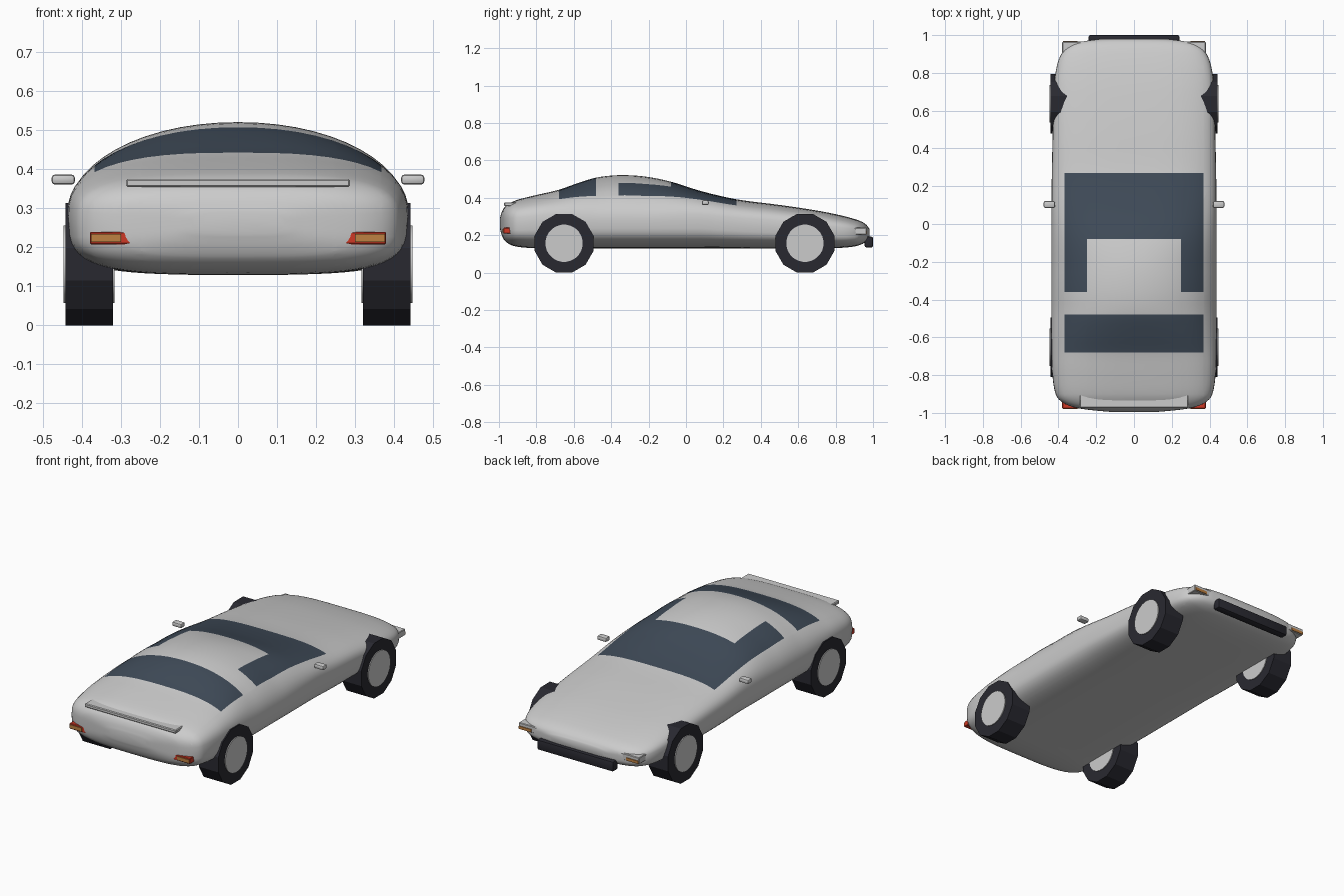
import bpy, bmesh, math
from mathutils import Matrix, Vector

if "Cube" in bpy.data.objects:
    bpy.data.objects.remove(bpy.data.objects["Cube"])


def material(name, rgb):
    m = bpy.data.materials.new(name)
    m.diffuse_color = (*rgb, 1)
    m.use_nodes = True
    m.node_tree.nodes["Principled BSDF"].inputs["Base Color"].default_value = m.diffuse_color
    return m


SILVER = material("silver paint", (0.60, 0.60, 0.60))
GLASS = material("dark glass", (0.050, 0.070, 0.098))
RUBBER = material("black rubber", (0.022, 0.022, 0.030))
RED = material("red lens", (0.62, 0.040, 0.018))
AMBER = material("amber lens", (0.52, 0.22, 0.055))


def finish(bm, name, mats, angle=35):
    bmesh.ops.recalc_face_normals(bm, faces=bm.faces[:])
    me = bpy.data.meshes.new(name)
    bm.to_mesh(me)
    bm.free()
    ob = bpy.data.objects.new(name, me)
    bpy.context.collection.objects.link(ob)
    for m in mats:
        me.materials.append(m)
    bpy.ops.object.select_all(action='DESELECT')
    ob.select_set(True)
    bpy.context.view_layer.objects.active = ob
    bpy.ops.object.shade_smooth_by_angle(angle=math.radians(angle))
    return ob


def box(name, mat, lo, hi, bevel=0.0, segments=1):
    lo, hi = Vector(lo), Vector(hi)
    bm = bmesh.new()
    bmesh.ops.create_cube(bm, size=1)
    for v in bm.verts:
        v.co = (lo + hi) / 2 + v.co * (hi - lo)
    if bevel:
        bmesh.ops.bevel(bm, geom=bm.edges[:], offset=bevel, segments=segments,
                        profile=0.5, affect='EDGES')
    return finish(bm, name, [mat], 25)


def pair(name, mat, lo, hi, bevel=0.0, segments=1):
    # the same box on both sides of the car
    box("right_" + name, mat, lo, hi, bevel, segments)
    box("left_" + name, mat, (-hi[0], lo[1], lo[2]), (-lo[0], hi[1], hi[2]), bevel, segments)


# Body stations: y, half width, top z, bottom z
STATIONS = [
    (-0.995, 0.12, 0.290, 0.235), (-0.985, 0.23, 0.325, 0.200),
    (-0.970, 0.32, 0.350, 0.172), (-0.940, 0.385, 0.372, 0.150),
    (-0.900, 0.415, 0.390, 0.138), (-0.800, 0.432, 0.415, 0.130),
    (-0.680, 0.437, 0.443, 0.130), (-0.580, 0.438, 0.478, 0.130),
    (-0.480, 0.438, 0.508, 0.130), (-0.360, 0.438, 0.521, 0.130),
    (-0.220, 0.438, 0.514, 0.130), (-0.080, 0.438, 0.486, 0.130),
    (0.080, 0.437, 0.436, 0.130), (0.270, 0.435, 0.392, 0.130),
    (0.500, 0.430, 0.362, 0.130), (0.700, 0.425, 0.332, 0.130),
    (0.820, 0.412, 0.308, 0.132), (0.900, 0.385, 0.287, 0.140),
    (0.940, 0.345, 0.272, 0.152), (0.965, 0.280, 0.255, 0.168),
    (0.980, 0.170, 0.235, 0.190),
]


def smooth_stations(pts, steps=4):
    # cubic interpolation along y through every station
    def slope(i, k):
        a, b = pts[max(i - 1, 0)], pts[min(i + 1, len(pts) - 1)]
        return (b[k] - a[k]) / (b[0] - a[0])
    out = []
    for i in range(len(pts) - 1):
        p, q = pts[i], pts[i + 1]
        d = q[0] - p[0]
        for s in range(steps):
            t = s / steps
            row = [p[0] + d * t]
            for k in (1, 2, 3):
                row.append((2*t**3 - 3*t*t + 1) * p[k] + (t**3 - 2*t*t + t) * d * slope(i, k)
                           + (3*t*t - 2*t**3) * q[k] + (t**3 - t*t) * d * slope(i + 1, k))
            out.append(row)
    out.append(list(pts[-1]))
    return out


def power(v, n):
    return math.copysign(abs(v) ** (2 / n), v) if abs(v) > 1e-9 else 0.0


# Body shell lofted from squarish oval sections
bm = bmesh.new()
SEG = 56
rings = []
for y, w, top, bot in smooth_stations(STATIONS):
    mid = min(0.28, (top + bot) / 2)
    n_top = min(3.3, max(2.05, 2 + (0.52 - top) * 9))
    ring = []
    for i in range(SEG):
        a = 2 * math.pi * i / SEG
        c, s = math.cos(a), math.sin(a)
        n, h = (n_top, top - mid) if s > 0 else (3.6, mid - bot)
        ring.append(bm.verts.new((w * power(c, n), y, mid + h * power(s, n))))
    rings.append(ring)
for r, q in zip(rings, rings[1:]):
    for i in range(SEG):
        j = (i + 1) % SEG
        bm.faces.new((r[i], r[j], q[j], q[i]))
bm.faces.new(rings[0])
bm.faces.new(rings[-1])
# Window edges are cut into the shell, then faces coloured by position
for x in (-0.368, -0.25, 0.25, 0.368):
    bmesh.ops.bisect_plane(bm, geom=bm.verts[:] + bm.edges[:] + bm.faces[:], dist=1e-6,
                           plane_co=(x, 0, 0), plane_no=(1, 0, 0))
for f in bm.faces:
    c = f.calc_center_median()
    ax = abs(c.x)
    if c.z > 0.3 and ax < 0.368:
        windscreen = -0.08 < c.y < 0.27
        side = -0.36 < c.y < -0.08 and ax > 0.25
        rear = -0.68 < c.y < -0.48
        if windscreen or side or rear:
            f.material_index = 1
finish(bm, "body", [SILVER, GLASS], 50)


def cylinder_x(name, mat, x0, x1, y, z, radius, sides):
    bm = bmesh.new()
    bmesh.ops.create_cone(bm, cap_ends=True, segments=sides, radius1=radius, radius2=radius,
                          depth=abs(x1 - x0))
    turn = Matrix.Rotation(math.pi / 2, 4, 'Y') @ Matrix.Rotation(math.pi / sides, 4, 'Z')
    bmesh.ops.transform(bm, verts=bm.verts[:],
                        matrix=Matrix.Translation(((x0 + x1) / 2, y, z)) @ turn)
    return finish(bm, name, [mat], 20)


# Wheels: faceted tyre with a hub showing on both sides
for end, y in (("rear", -0.652), ("front", 0.636)):
    for label, s in (("right", 1), ("left", -1)):
        cylinder_x(f"{label}_{end}_tyre", RUBBER, s * 0.32, s * 0.442, y, 0.157, 0.1625, 12)
        cylinder_x(f"{label}_{end}_hub", SILVER, s * 0.316, s * 0.447, y, 0.157, 0.10, 24)

# Lamps
pair("tail_light", RED, (0.21, -0.976, 0.208), (0.38, -0.90, 0.24), 0.003)
pair("tail_indicator", AMBER, (0.30, -0.980, 0.214), (0.377, -0.97, 0.234))
pair("headlight", SILVER, (0.21, 0.88, 0.203), (0.38, 0.965, 0.24), 0.003)
pair("front_indicator", AMBER, (0.30, 0.960, 0.206), (0.377, 0.969, 0.222))

# Front bumper, rear spoiler and door mirrors
box("front_bumper", RUBBER, (-0.24, 0.955, 0.135), (0.24, 1.0, 0.192), 0.008, 2)
box("rear_spoiler", SILVER, (-0.287, -0.972, 0.355), (0.287, -0.86, 0.375), 0.004)
pair("mirror", SILVER, (0.418, 0.085, 0.361), (0.478, 0.122, 0.387), 0.009, 2)
